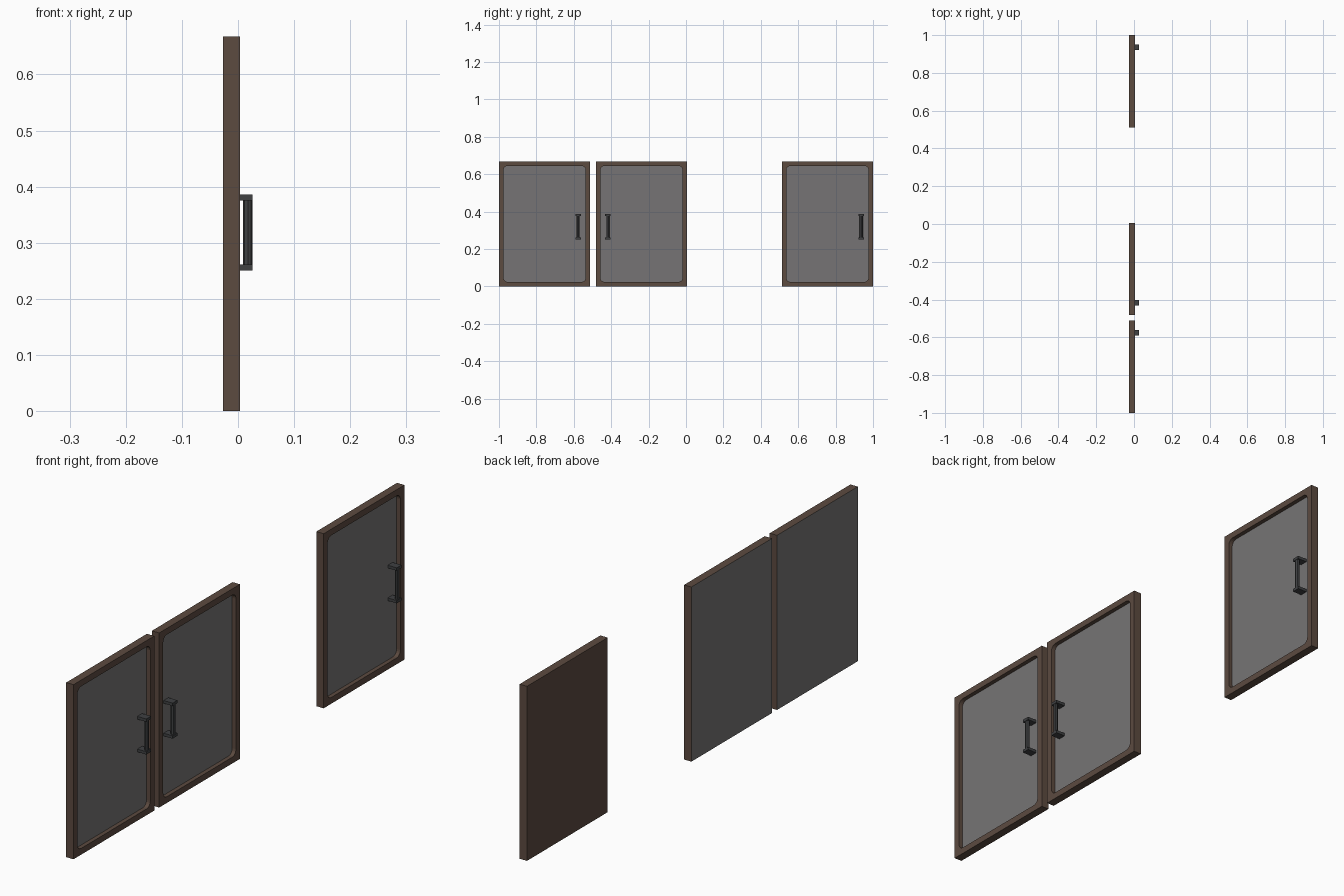
import bpy, bmesh, math

if "Cube" in bpy.data.objects:
    bpy.data.objects.remove(bpy.data.objects["Cube"])

XB, XF, XP = -0.027, 0.004, -0.012   # back, front and recessed panel planes
H, W, RIM, RAD, SEG = 0.668, 0.488, 0.024, 0.022, 5


def material(name, rgb):
    m = bpy.data.materials.new(name)
    m.diffuse_color = (*rgb, 1)
    m.use_nodes = True
    m.node_tree.nodes["Principled BSDF"].inputs["Base Color"].default_value = m.diffuse_color
    return m


wood = material("dark brown wood", (0.107, 0.069, 0.051))
grey = material("grey panel", (0.181, 0.175, 0.176))
metal = material("dark metal", (0.05, 0.052, 0.055))


def finish(bm, name, mats):
    bmesh.ops.recalc_face_normals(bm, faces=bm.faces)
    me = bpy.data.meshes.new(name)
    bm.to_mesh(me)
    bm.free()
    ob = bpy.data.objects.new(name, me)
    for m in mats:
        me.materials.append(m)
    bpy.context.collection.objects.link(ob)
    return ob


def door(name, y0, grey_back):
    """Slab with a round-cornered recess holding the grey panel."""
    bm = bmesh.new()
    corners = [(y0, 0), (y0 + W, 0), (y0 + W, H), (y0, H)]
    back = [bm.verts.new((XB, *c)) for c in corners]
    front = [bm.verts.new((XF, *c)) for c in corners]
    lip, floor = [], []
    for i, (y, z) in enumerate(corners):
        sy, sz = (1 if i in (0, 3) else -1), (1 if i in (0, 1) else -1)
        cy, cz = y + sy * (RIM + RAD), z + sz * (RIM + RAD)
        for k in range(SEG + 1):
            a = math.pi + i * math.pi / 2 + k * math.pi / 2 / SEG
            p = (cy + RAD * math.cos(a), cz + RAD * math.sin(a))
            lip.append(bm.verts.new((XF, *p)))
            floor.append(bm.verts.new((XP, *p)))
    n = len(lip)
    for i in range(4):
        j, s = (i + 1) % 4, i * (SEG + 1)
        bm.faces.new((back[i], back[j], front[j], front[i]))
        for k in range(SEG):
            bm.faces.new((front[i], lip[s + k + 1], lip[s + k]))
        bm.faces.new((front[i], front[j], lip[(s + SEG + 1) % n], lip[s + SEG]))
    for k in range(n):
        q = (k + 1) % n
        bm.faces.new((lip[k], lip[q], floor[q], floor[k]))
    bm.faces.new(floor).material_index = 1
    bm.faces.new(back[::-1]).material_index = 1 if grey_back else 0
    finish(bm, name, (wood, grey))


def handle(name, y):
    """Two square end blocks joined by an upright bar."""
    bm = bmesh.new()
    xo = 0.026
    for z in (0.256, 0.381):
        r = bmesh.ops.create_cube(bm, size=1)
        bmesh.ops.scale(bm, vec=(xo - XP, 0.029, 0.011), verts=r["verts"])
        bmesh.ops.translate(bm, vec=((xo + XP) / 2, y, z), verts=r["verts"])
    r = bmesh.ops.create_cone(bm, cap_ends=True, segments=8, radius1=0.0082,
                              radius2=0.0082, depth=0.125)
    bmesh.ops.translate(bm, vec=(0.0175, y, 0.3185), verts=r["verts"])
    finish(bm, name, (metal,))


# three cabinet doors: (name, left edge, handle position, grey back)
for nm, y0, hy, gb in (("left", -1.0, -0.577, True),
                       ("middle", -0.482, -0.418, True),
                       ("right", 0.512, 0.937, False)):
    door(nm + "_door", y0, gb)
    handle(nm + "_handle", hy)
